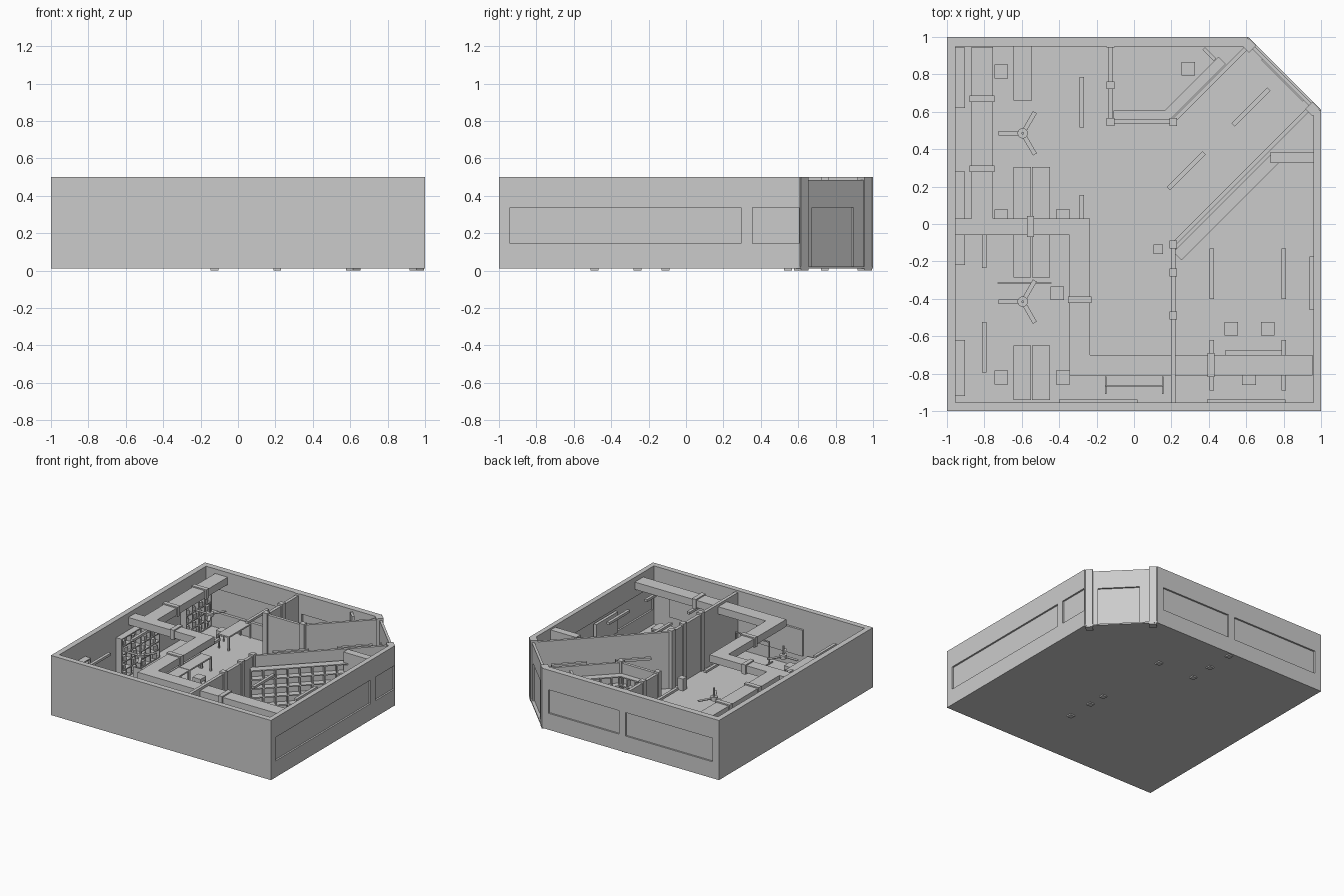
import bpy, bmesh, math, random
from mathutils import Matrix, Vector
random.seed(4)
FLOOR = 0.022


def build(name, boxes, loc=(0, 0, 0), rot=0.0):
    """One object from boxes given as (x0, x1, y0, y1, z0, z1[, spin])."""
    bm = bmesh.new()
    for b in boxes:
        spin = b[6] if len(b) > 6 else 0
        c = Vector(((b[0] + b[1]) / 2, (b[2] + b[3]) / 2, (b[4] + b[5]) / 2))
        s = (abs(b[1] - b[0]), abs(b[3] - b[2]), abs(b[5] - b[4]), 1)
        m = Matrix.Translation(c) @ Matrix.Rotation(spin, 4, 'Z') @ Matrix.Diagonal(s)
        bmesh.ops.create_cube(bm, size=1, matrix=m)
    me = bpy.data.meshes.new(name)
    bm.to_mesh(me)
    bm.free()
    ob = bpy.data.objects.new(name, me)
    ob.location, ob.rotation_euler = loc, (0, 0, rot)
    bpy.context.collection.objects.link(ob)
    return ob


def along(p, q):
    return math.dist(p, q), math.atan2(q[1] - p[1], q[0] - p[0])


def wall(name, p, q, t, z1=0.5, holes=(), hz=(0.145, 0.338), z0=FLOOR, pane=0.012):
    """Wall from p to q, thickness t to the left, with glazed openings."""
    L, ang = along(p, q)
    boxes, x = [], 0
    for a, b in holes:
        boxes.append((x, a, 0, t, z0, z1))
        if hz[0] > z0:
            boxes.append((a, b, 0, t, z0, hz[0]))
        boxes.append((a, b, 0, t, hz[1], z1))
        boxes.append((a, b, 0.014, 0.014 + pane, hz[0], hz[1]))
        x = b
    boxes.append((x, L, 0, t, z0, z1))
    return build(name, boxes, (p[0], p[1], 0), ang)


def bookcase(name, p, q, depth, h, cols, rows):
    """Open shelf grid from p to q, extending to the left of the line."""
    L, ang = along(p, q)
    t = 0.009
    boxes = [(0, L, 0, t, FLOOR, h)]
    for i in range(cols + 1):
        x = (L - t) * i / cols
        boxes.append((x, x + t, 0, depth, FLOOR, h))
    for j in range(rows + 1):
        z = FLOOR + (h - t - FLOOR) * j / rows
        boxes.append((0, L, 0, depth, z, z + t))
    return build(name, boxes, (p[0], p[1], 0), ang)


# Floor slab with the cut corner
bm = bmesh.new()
f = bm.faces.new([bm.verts.new((x, y, 0.01)) for x, y in
                  [(-1, -1), (1, -1), (1, 0.61), (0.61, 1), (-1, 1)]])
up = bmesh.ops.extrude_face_region(bm, geom=[f])['geom']
bmesh.ops.translate(bm, vec=(0, 0, FLOOR - 0.01),
                    verts=[v for v in up if isinstance(v, bmesh.types.BMVert)])
bmesh.ops.recalc_face_normals(bm, faces=bm.faces)
me = bpy.data.meshes.new("floor")
bm.to_mesh(me)
bm.free()
bpy.context.collection.objects.link(bpy.data.objects.new("floor", me))

# Outer walls, anticlockwise so thickness points inside
wall("front_wall", (-1, -1), (1, -1), 0.045)
wall("right_wall", (1, -1), (1, 0.61), 0.04, holes=[(0.06, 1.295), (1.355, 1.605)])
wall("back_wall", (0.61, 1), (-1, 1), 0.05, holes=[(0.06, 0.7), (0.76, 1.55)])
wall("left_wall", (-1, 1), (-1, -1), 0.045)
wall("entrance_wall", (0.985, 0.61), (0.61, 0.985), 0.02, 0.485,
     holes=[(0.09, 0.405)], hz=(0.012, 0.336), z0=0.012)

# Inner partitions
wall("entry_partition_right", (0.21, -0.125), (0.94, 0.605), 0.022, 0.485)
wall("entry_partition_left", (0.21, 0.535), (0.61, 0.935), 0.022, 0.485)
wall("showcase_divider_right", (0.73, 0.325), (0.96, 0.325), 0.06, 0.485)
wall("showcase_divider_left", (0.44, 0.885), (0.38, 0.945), 0.02, 0.485)
wall("office_partition", (0.223, -0.955), (0.223, -0.11), 0.026, 0.485)
wall("small_room_side", (-0.112, 0.54), (-0.112, 0.95), 0.026, 0.485)
wall("small_room_front", (-0.125, 0.535), (0.21, 0.535), 0.025, 0.485)

# Posts
for x, y, s, r in [(0.21, -0.11, .042, 0), (0.21, -0.26, .042, 0), (0.21, -0.49, .042, 0),
                   (-0.125, 0.965, .042, 0), (-0.125, 0.742, .042, 0), (-0.125, 0.545, .042, 0),
                   (0.21, 0.545, .042, 0), (0.615, 0.955, .055, math.pi / 4),
                   (0.955, 0.615, .055, math.pi / 4)]:
    h = s / 2
    build("post", [(-h, h, -h, h, 0, 0.5)], (x, y, 0), r)

# Bookcases along partitions and left wall
bookcase("bookcase_right", (0.74, 0.38), (0.21, -0.15), 0.062, 0.40, 8, 5)
bookcase("bookcase_left", (0.19, 0.555), (0.49, 0.855), 0.055, 0.40, 5, 5)
bookcase("bookcase_small_room", (-0.11, 0.56), (0.19, 0.56), 0.048, 0.40, 4, 5)
for a, b in [(-0.92, -0.62), (-0.22, 0.28), (0.62, 0.945)]:
    bookcase("wall_shelf", (-0.955, b), (-0.955, a), 0.052, 0.36, 4, 5)
    books = []
    for j in range(5):
        for i in range(4):
            z = FLOOR + 0.009 + 0.0658 * j
            y = a + (b - a) * (i + random.uniform(0.35, 0.65)) / 4
            books.append((-0.945, -0.911, y - 0.017, y + 0.017, z, z + 0.035,
                          random.uniform(-0.5, 0.5)))
    build("shelf_items", books)

# Ceiling ducts with collars
dz = (0.405, 0.465)
build("air_duct", [(-0.87, -0.755, 0.03, 0.945, *dz), (-0.955, -0.235, -0.06, 0.03, *dz),
                   (-0.345, -0.235, -0.81, -0.06, *dz), (-0.235, 0.955, -0.81, -0.70, *dz)])
for x, y, sx, sy in [(-0.812, 0.67, .067, .018), (-0.812, 0.295, .067, .018),
                     (-0.553, -0.013, .018, .056), (-0.29, -0.405, .064, .018),
                     (0.412, -0.755, .018, .064)]:
    build("duct_collar", [(x - sx, x + sx, y - sy, y + sy, 0.395, 0.475)])

# Tube lights with hanging rods
for x, y, L, r in [(0.415, -0.265, .27, 90), (0.80, -0.265, .27, 90), (0.415, -0.755, .27, 90),
                   (0.80, -0.755, .27, 90), (-0.28, 0.65, .27, 90), (-0.28, 0.02, .27, 90),
                   (-0.80, -0.66, .27, 90), (-0.80, -0.10, .27, 90), (0.28, 0.285, .27, 45),
                   (0.625, 0.625, .27, 45)]:
    build("tube_light", [(-L / 2, L / 2, -0.012, 0.012, 0.375, 0.395)], (x, y, 0), math.radians(r))

# Ceiling fans
for y in (0.485, -0.415):
    for nm, rad, d, z in [("fan_hub", 0.028, 0.03, 0.38), ("fan_rod", 0.007, 0.08, 0.425)]:
        bpy.ops.mesh.primitive_cylinder_add(vertices=16, radius=rad, depth=d,
                                            location=(-0.595, y, z))
        bpy.context.object.name = nm
        bpy.ops.object.shade_smooth_by_angle()
    for a in (60, 180, 300):
        build("fan_blade", [(0.02, 0.13, -0.012, 0.012, 0.377, 0.383)], (-0.595, y, 0),
              math.radians(a))


# Furniture on four legs
def legged(name, x0, x1, y0, y1, top, t, leg):
    boxes = [(x0, x1, y0, y1, top - t, top)]
    for x in (x0, x1 - leg):
        for y in (y0, y1 - leg):
            boxes.append((x, x + leg, y, y + leg, 0.012, top - t))
    return build(name, boxes)


for x0, x1, y0, y1 in [(-0.645, -0.545, 0.66, 0.95),
                       (-0.645, -0.55, 0.015, 0.305), (-0.545, -0.45, 0.015, 0.305),
                       (-0.645, -0.55, -0.285, 0.01), (-0.545, -0.45, -0.285, 0.01),
                       (-0.645, -0.55, -0.94, -0.65), (-0.545, -0.45, -0.94, -0.65),
                       (0.49, 0.79, -0.79, -0.675)]:
    legged("table", x0, x1, y0, y1, 0.14, 0.012, 0.012)
for x, y, s in [(-0.71, 0.815, .037), (-0.71, 0.04, .037), (-0.38, 0.04, .037),
                (-0.41, -0.37, .037), (-0.71, -0.82, .037), (-0.38, -0.82, .037),
                (0.29, 0.83, .037), (0.52, -0.56, .037), (0.715, -0.56, .037),
                (0.615, -0.825, .037)]:
    legged("stool", x - s, x + s, y - s, y + s, 0.095, 0.03, 0.01)
build("pedestal", [(0.105, 0.155, -0.16, -0.11, FLOOR, 0.12)])

# Desk screen between the tables
build("desk_screen", [(-0.73, -0.44, -0.319, -0.313, FLOOR, 0.22)])

# Hanging rack
build("rack", [(-0.15, 0.155, -0.869, -0.861, 0.20, 0.21)] +
      [b for x in (-0.15, 0.155) for b in
       [(x - .004, x + .004, -0.91, -0.815, FLOOR, 0.032),
        (x - .004, x + .004, -0.869, -0.861, FLOOR, 0.21)]])

# Wall boards
build("front_board_left", [(-0.4, 0.02, -0.957, -0.938, 0.125, 0.34)])
build("front_board_right", [(0.39, 0.81, -0.957, -0.938, 0.125, 0.34)])
build("side_board", [(0.938, 0.962, -0.46, -0.175, 0.15, 0.32)])
